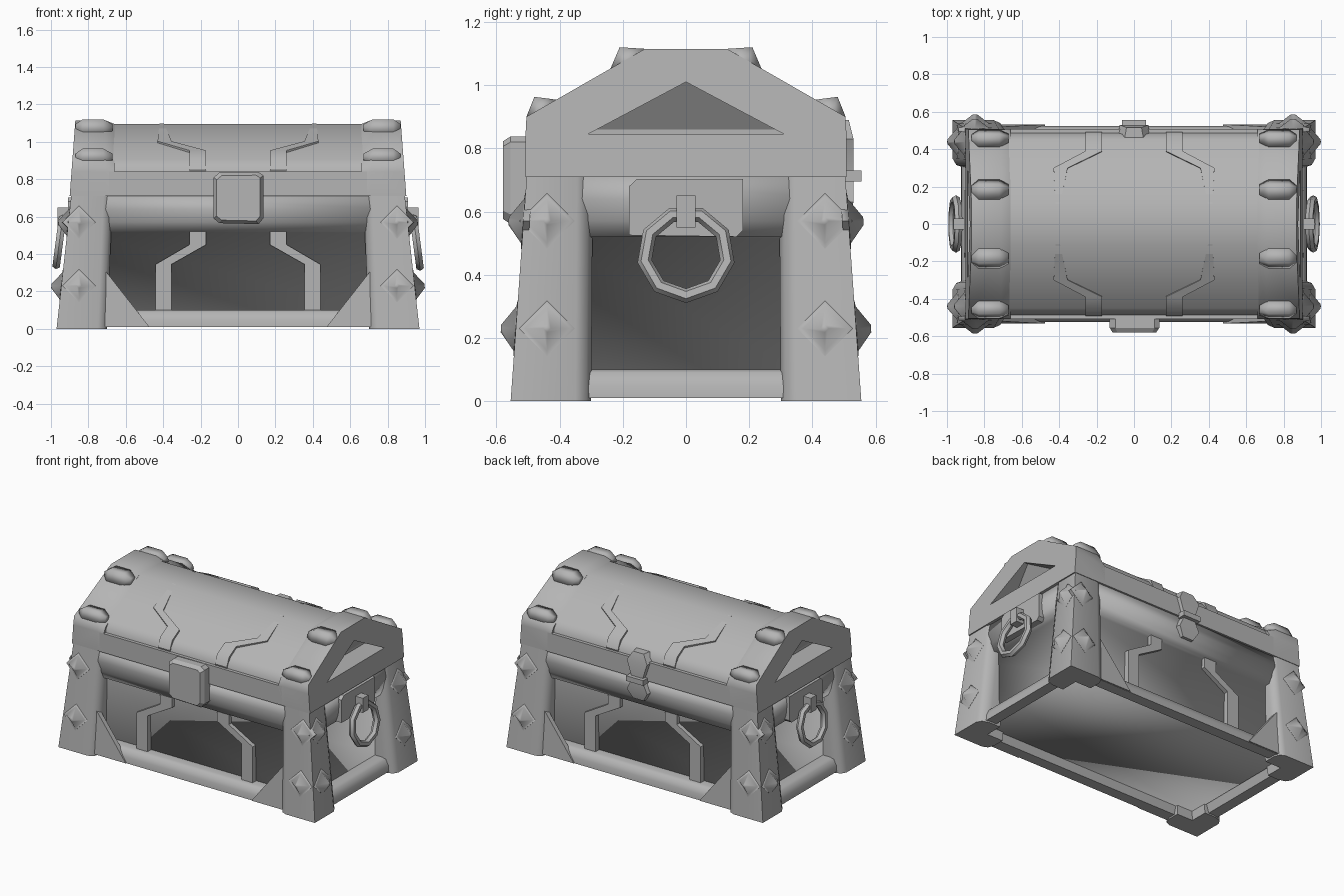
import bpy, bmesh, math

cube = bpy.data.objects.get("Cube")
if cube:
    bpy.data.objects.remove(cube, do_unlink=True)

grey = bpy.data.materials.new("plain_grey")
grey.use_nodes = True
grey.diffuse_color = (0.46, 0.46, 0.46, 1)
grey.node_tree.nodes["Principled BSDF"].inputs["Base Color"].default_value = (0.46, 0.46, 0.46, 1)


def finish(ob, angle=40):
    ob.data.materials.clear()
    ob.data.materials.append(grey)
    bpy.ops.object.select_all(action="DESELECT")
    ob.select_set(True)
    bpy.context.view_layer.objects.active = ob
    if angle:
        bpy.ops.object.shade_smooth_by_angle(angle=math.radians(angle))
    return ob


def loft(name, rings, sx=1, sy=1, angle=40):
    """Skin a list of equal-length point rings and cap both ends."""
    bm = bmesh.new()
    rows = [[bm.verts.new((x * sx, y * sy, z)) for x, y, z in r] for r in rings]
    n = len(rows[0])
    for a, b in zip(rows, rows[1:]):
        for i in range(n):
            j = (i + 1) % n
            bm.faces.new((a[i], a[j], b[j], b[i]))
    bm.faces.new(rows[0])
    bm.faces.new(rows[-1])
    bmesh.ops.recalc_face_normals(bm, faces=bm.faces)
    me = bpy.data.meshes.new(name)
    bm.to_mesh(me)
    bm.free()
    ob = bpy.data.objects.new(name, me)
    bpy.context.collection.objects.link(ob)
    return finish(ob, angle)


def rect(hx, hy, z):
    return [(-hx, -hy, z), (hx, -hy, z), (hx, hy, z), (-hx, hy, z)]


def box(name, x0, x1, y0, y1, z0, z1, sx=1, sy=1):
    ring = lambda z: [(x0, y0, z), (x1, y0, z), (x1, y1, z), (x0, y1, z)]
    return loft(name, [ring(z0), ring(z1)], sx, sy)


def mirrored(half):
    """Turn a (y, z) half profile into a full symmetric outline."""
    return half + [(-y, z) for y, z in reversed(half)]


# Body: rounded top rail over recessed, softly shaded panels and the floor
loft("body", [rect(*r) for r in (
    (0.88, 0.495, 0.712), (0.89, 0.503, 0.64), (0.883, 0.495, 0.57),
    (0.865, 0.475, 0.52), (0.835, 0.445, 0.515), (0.825, 0.43, 0.06))], angle=100)

# Bottom rails: (outward distance, height) profile run along each side
rail = [(0.42, 0.1), (0.48, 0.1), (0.505, 0.09), (0.522, 0.05), (0.525, 0.01), (0.45, 0.01)]
for s, side, end in ((-1, "front", "right"), (1, "back", "left")):
    loft(side + "_bottom_rail", [[(x, d, z) for d, z in rail] for x in (-0.85, 0.85)],
         1, s, 50)
    loft(end + "_bottom_rail", [[(d + 0.4, y, z) for d, z in rail] for y in (-0.45, 0.45)],
         s, 1, 50)

# Lid: front and back bands plus the barrel roof between the end frames
box("lid_band", -0.69, 0.69, -0.508, 0.508, 0.71, 0.84)
barrel = [(0.487, 0.83), (0.481, 0.865), (0.45, 0.905), (0.3, 0.993), (0.12, 1.095)]
loft("lid_barrel", [[(x, y, z) for y, z in mirrored(barrel)] for x in (-0.75, 0.75)],
     angle=60)

frame = mirrored([(0.508, 0.71), (0.508, 0.84), (0.505, 0.9), (0.13, 1.115)])
for s, side in ((1, "left"), (-1, "right")):
    # Lid end frame with a sunken, leaning triangle
    end = loft(side + "_lid_frame", [
        [(0.66, y * (0.96 if z > 0.85 else 1), z - 0.02 * (z > 0.85)) for y, z in frame],
        [(0.71, y, z) for y, z in frame],
        [(0.9 - 0.075 * (z - 0.71), y, z) for y, z in frame]], s, angle=0)
    tri = [(-0.31, 0.845, 0.74), (0.31, 0.845, 0.74), (0, 1.01, 0.85)]
    cutter = loft("cutter", [[(x, y, z) for y, z, x in tri],
                             [(1.0, y, z) for y, z, x in tri]], s)
    cutter.hide_render = True
    cut = end.modifiers.new("triangle_recess", "BOOLEAN")
    cut.operation = "DIFFERENCE"
    cut.solver = "EXACT"
    cut.object = cutter
    bpy.context.view_layer.objects.active = end
    bpy.ops.object.modifier_apply(modifier=cut.name)
    bpy.data.objects.remove(cutter, do_unlink=True)
    finish(end, 62)

    # Handle plate, clip and ring
    plate = [(-0.18, 0.525), (-0.18, 0.68), (-0.155, 0.703),
             (0.18, 0.703), (0.18, 0.54), (0.16, 0.52)]
    loft(side + "_handle_plate",
         [[(x, y, z) for y, z in plate] for x in (0.84, 0.91)], s)
    box(side + "_handle_clip", 0.88, 0.965, -0.03, 0.03, 0.55, 0.65, s)
    bpy.ops.mesh.primitive_torus_add(
        major_segments=9, minor_segments=6, major_radius=0.133, minor_radius=0.023,
        location=(s * 0.955, 0, 0.465), rotation=(0, s * (math.pi / 2 - 0.13), 0))
    bpy.context.object.name = side + "_handle_ring"
    finish(bpy.context.object, 40)


def post_level(z):
    """L-shaped corner post outline, leaning inward with height."""
    t = z / 0.7
    plan = [(0.97, 0.555), (0.75, 0.555), (0.715, 0.54), (0.70, 0.50), (0.70, 0.42),
            (0.82, 0.42), (0.82, 0.30), (0.90, 0.30), (0.95, 0.315), (0.97, 0.35)]
    return [(x - t * (0.077 if x > 0.8 else 0.03),
             y - t * (0.05 if y > 0.4 else 0.005), z) for x, y in plan]


def stud(name, centre, tip, lean, axis, sx, sy):
    """Soft pointed stud whose flat skirt lies on the leaning post face."""
    x, y, z = centre

    def ring(r, d):
        pts = []
        for u, v in ((r, 0), (0, r), (-r, 0), (0, -r)):
            e = d - lean * v
            pts.append((x + e, y + u, z + v) if axis == "x" else (x + u, y + e, z + v))
        return pts
    loft(name, [ring(0.09, -0.02), ring(0.088, 0.001), ring(0.07, 0.003), ring(0.012, tip)],
         sx, sy, 80)


for sx, sy, where in ((1, -1, "front_left"), (-1, -1, "front_right"),
                      (1, 1, "back_left"), (-1, 1, "back_right")):
    # Corner post with its studs
    loft(where + "_post", [post_level(z) for z in (0, 0.35, 0.715)], sx, sy, 50)
    for z, level in ((0.23, "lower"), (0.57, "upper")):
        px, py = 0.97 - 0.11 * z, 0.555 - 0.071 * z
        stud(f"{where}_{level}_face_stud", (0.85, py, z), 0.047, 0.071, "y", sx, sy)
        stud(f"{where}_{level}_side_stud", (px, 0.44, z), 0.053, 0.11, "x", sx, sy)

    # Triangular gusset beside the post
    loft(where + "_gusset", [
        [(0.475, y, 0.012), (0.74, y, 0.012), (0.74, y - 0.015, 0.35)]
        for y in (0.5, 0.533)], sx, sy)

    # Soft knuckles on the lid frame folds
    for name, prof in (("upper", [(0.13, 1.115), (0.21, 1.12), (0.24, 1.05), (0.15, 1.04)]),
                       ("lower", [(0.41, 0.954), (0.48, 0.963), (0.505, 0.9), (0.44, 0.88)])):
        cy = sum(p[0] for p in prof) / 4
        cz = sum(p[1] for p in prof) / 4 - 0.015
        loft(f"{where}_{name}_knuckle", [
            [(x, cy + (y - cy) * k, cz + (z - cz) * k) for y, z in prof]
            for x, k in ((0.67, 0.5), (0.72, 1), (0.83, 1), (0.87, 0.5))], sx, sy, 120)

    # Bent strap on the body panel: (height, inner x, outer x)
    loft(where + "_body_strap", [
        [(a, 0.4, z), (b, 0.4, z), (b, 0.47, z), (a, 0.47, z)]
        for z, a, b in ((0.53, 0.17, 0.26), (0.45, 0.17, 0.26),
                        (0.345, 0.355, 0.44), (0.09, 0.355, 0.44))], sx, sy)

    # Bent strap following the lid: (y, height, inner x, outer x)
    loft(where + "_lid_strap", [
        [(a, y - 0.02, z - 0.06), (b, y - 0.02, z - 0.06), (b, y, z), (a, y, z)]
        for y, z, a, b in ((0.493, 0.85, 0.17, 0.26), (0.468, 0.91, 0.17, 0.26),
                           (0.39, 0.954, 0.17, 0.26), (0.3, 1.003, 0.355, 0.43),
                           (0.11, 1.097, 0.395, 0.42))], sx, sy)

# Lock block on the front
lock = [(-0.13, 0.59), (-0.1, 0.565), (0.11, 0.56), (0.135, 0.59),
        (0.135, 0.82), (0.11, 0.838), (-0.1, 0.835), (-0.13, 0.81)]
loft("lock", [[(x * k, y, 0.7 + (z - 0.7) * k) for x, z in lock]
              for y, k in ((-0.47, 1), (-0.555, 1), (-0.58, 0.88))], angle=25)

# Hourglass hinge on the back with its pin
loft("hinge", [[(-w, 0.46, z), (w, 0.46, z), (w * 0.8, d, z), (-w * 0.8, d, z)]
               for z, w, d in ((0.57, 0.05, 0.515), (0.63, 0.095, 0.53), (0.7, 0.055, 0.53),
                               (0.73, 0.055, 0.53), (0.83, 0.095, 0.53), (0.89, 0.05, 0.515))],
     angle=25)
box("hinge_pin", -0.065, 0.065, 0.5, 0.555, 0.695, 0.73)
